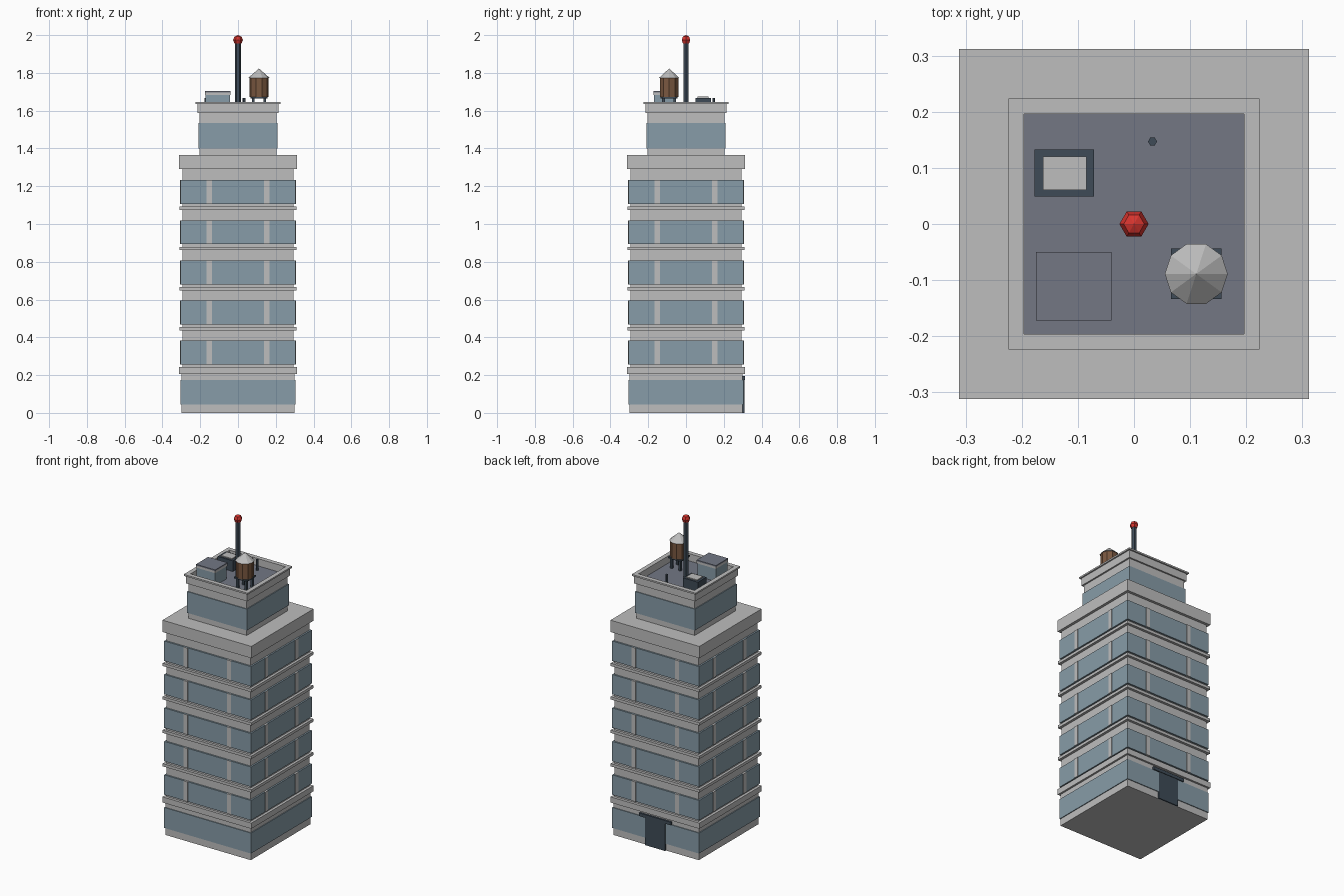
import bpy
import bmesh
from math import pi
from mathutils import Matrix

old = bpy.data.objects.get("Cube")
if old:
    bpy.data.objects.remove(old, do_unlink=True)


def material(name, r, g, b):
    """Flat material from 8-bit display values, stored as linear."""
    col = [((c / 255 + 0.055) / 1.055) ** 2.4 for c in (r, g, b)] + [1]
    m = bpy.data.materials.new(name)
    m.use_nodes = True
    m.diffuse_color = col
    m.node_tree.nodes["Principled BSDF"].inputs["Base Color"].default_value = col
    return m


concrete = material("light concrete", 190, 190, 190)
glass = material("blue glass", 135, 156, 168)
slate = material("slate roof", 115, 119, 132)
metal = material("dark metal", 62, 75, 87)
wood = material("brown wood", 122, 88, 64)
red = material("beacon red", 215, 52, 46)


def finish(name, bm, mat):
    me = bpy.data.meshes.new(name)
    bm.to_mesh(me)
    bm.free()
    me.materials.append(mat)
    ob = bpy.data.objects.new(name, me)
    bpy.context.collection.objects.link(ob)
    return ob


def add_box(bm, x, y, z):
    """Box from (min, max) ranges on each axis."""
    size = [b - a for a, b in (x, y, z)]
    mid = [(a + b) / 2 for a, b in (x, y, z)]
    mat = Matrix.Translation(mid) @ Matrix.Diagonal((*size, 1))
    bmesh.ops.create_cube(bm, size=1, matrix=mat)


def box(name, x, y, z, mat):
    bm = bmesh.new()
    add_box(bm, x, y, z)
    return finish(name, bm, mat)


def slab(name, half, z0, z1, mat):
    """Square storey slab centred on the tower."""
    return box(name, (-half, half), (-half, half), (z0, z1), mat)


def cone(name, sides, r0, r1, x, y, z0, z1, mat):
    bm = bmesh.new()
    bmesh.ops.create_cone(
        bm, cap_ends=True, segments=sides, radius1=r0, radius2=r1, depth=z1 - z0,
        matrix=Matrix.Translation((x, y, (z0 + z1) / 2)) @ Matrix.Rotation(pi / 2, 4, "Z"))
    return finish(name, bm, mat)


def ring(name, inner, outer, z0, z1, mat):
    """Square frame with an open middle."""
    bm = bmesh.new()
    for s in (-1, 1):
        side = sorted((s * inner, s * outer))
        add_box(bm, side, (-outer, outer), (z0, z1))
        add_box(bm, (-inner, inner), side, (z0, z1))
    return finish(name, bm, mat)


# Ground floor
slab("base_wall", 0.30, 0, 0.21, concrete)
slab("ground_glass", 0.305, 0.045, 0.175, glass)
slab("ground_ledge", 0.312, 0.207, 0.243, concrete)

# Main shaft with repeated window storeys
slab("shaft_wall", 0.295, 0.24, 1.30, concrete)
for i in range(5):
    z = 0.256 + i * 0.2125
    slab(f"window_band_{i + 1}", 0.305, z, z + 0.126, glass)
    bm = bmesh.new()
    for p in (-0.152, 0.152):
        for s in (-1, 1):
            across = (p - 0.014, p + 0.014)
            out = sorted((s * 0.29, s * 0.308))
            add_box(bm, across, out, (z, z + 0.126))
            add_box(bm, out, across, (z, z + 0.126))
    finish(f"window_pillars_{i + 1}", bm, concrete)
    if i:
        slab(f"storey_ledge_{i + 1}", 0.311, z - 0.032, z - 0.014, concrete)
slab("shaft_cap", 0.312, 1.29, 1.365, concrete)

# Back entrance
box("door", (-0.07, 0.07), (0.29, 0.309), (0, 0.175), metal)
box("door_canopy", (-0.112, 0.112), (0.29, 0.312), (0.175, 0.195), metal)

# Setback top storey with roof and parapet
slab("top_wall", 0.205, 1.36, 1.595, concrete)
slab("top_glass", 0.21, 1.40, 1.535, glass)
slab("roof_deck", 0.197, 1.59, 1.60, slate)
ring("parapet", 0.196, 0.215, 1.588, 1.636, concrete)
ring("parapet_lip", 0.196, 0.224, 1.636, 1.646, concrete)

# Stair hut
box("hut_body", (-0.172, -0.043), (-0.169, -0.053), (1.60, 1.682), glass)
box("hut_trim", (-0.175, -0.04), (-0.172, -0.05), (1.682, 1.695), concrete)
box("hut_roof", (-0.175, -0.04), (-0.172, -0.05), (1.695, 1.703), slate)

# Air unit and vent pipe
box("air_unit", (-0.177, -0.071), (0.049, 0.133), (1.60, 1.668), metal)
box("air_unit_grille", (-0.162, -0.085), (0.061, 0.12), (1.668, 1.674), concrete)
cone("vent_pipe", 6, 0.008, 0.008, 0.033, 0.147, 1.60, 1.668, metal)

# Water tank on legs
tx, ty = 0.111, -0.089
bm = bmesh.new()
for sx in (-1, 1):
    for sy in (-1, 1):
        lx, ly = tx + sx * 0.03, ty + sy * 0.03
        add_box(bm, (lx - 0.007, lx + 0.007), (ly - 0.007, ly + 0.007), (1.60, 1.666))
finish("tank_legs", bm, metal)
box("tank_platform", (tx - 0.045, tx + 0.045), (ty - 0.045, ty + 0.045), (1.664, 1.673), metal)
cone("tank_barrel", 10, 0.051, 0.051, tx, ty, 1.673, 1.774, wood)
cone("tank_roof", 10, 0.056, 0, tx, ty, 1.774, 1.823, concrete)

# Antenna mast and beacon
cone("mast", 6, 0.016, 0.016, 0, 0, 1.60, 1.96, metal)
bm = bmesh.new()
bmesh.ops.create_uvsphere(
    bm, u_segments=6, v_segments=4, radius=0.026,
    matrix=Matrix.Translation((0, 0, 1.974)) @ Matrix.Rotation(pi / 2, 4, "Z"))
finish("beacon", bm, red)
